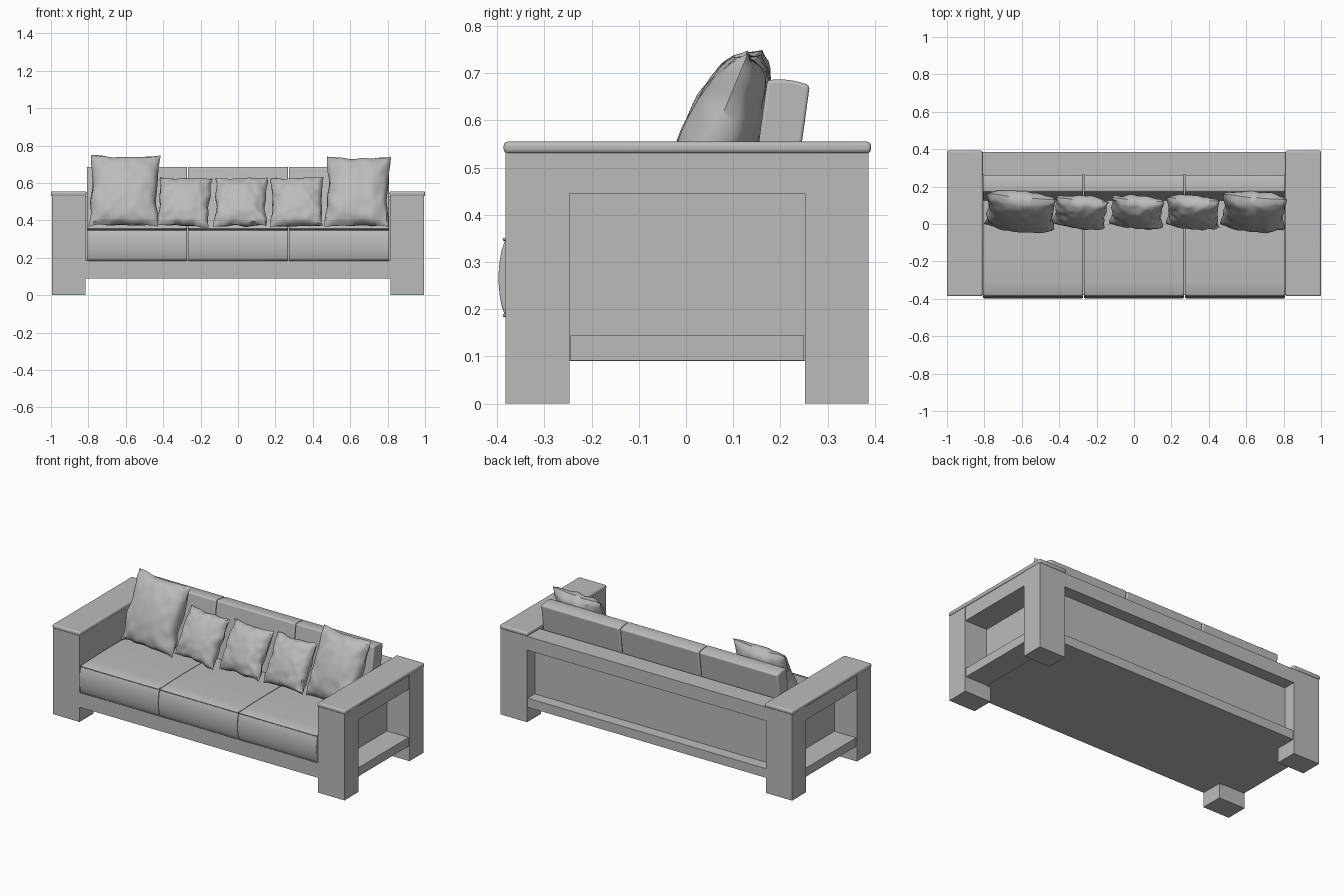
import bpy, bmesh, math, random
from mathutils import Matrix, Vector, noise

if "Cube" in bpy.data.objects:
    bpy.data.objects.remove(bpy.data.objects["Cube"])

grey = bpy.data.materials.new("soft_grey")
grey.use_nodes = True
grey.diffuse_color = (0.5, 0.5, 0.5, 1)
grey.node_tree.nodes["Principled BSDF"].inputs["Base Color"].default_value = (0.5, 0.5, 0.5, 1)


def finish(name, bm, bevel=0, segments=3, smooth=False):
    """Turn a bmesh into a named object with optional rounded edges."""
    bmesh.ops.recalc_face_normals(bm, faces=bm.faces)
    mesh = bpy.data.meshes.new(name)
    bm.to_mesh(mesh)
    bm.free()
    mesh.materials.append(grey)
    obj = bpy.data.objects.new(name, mesh)
    bpy.context.collection.objects.link(obj)
    if bevel:
        mod = obj.modifiers.new("rounding", 'BEVEL')
        mod.width, mod.segments = bevel, segments
        mod.limit_method = 'ANGLE'
        mod.angle_limit = math.radians(40)
    if smooth:
        bpy.ops.object.select_all(action='DESELECT')
        obj.select_set(True)
        bpy.context.view_layer.objects.active = obj
        bpy.ops.object.shade_smooth_by_angle(angle=math.radians(40))
    return obj


def box(name, x, y, z, bevel=0, smooth=False):
    bm = bmesh.new()
    bmesh.ops.create_cube(bm, size=1)
    for v in bm.verts:
        for i, (lo, hi) in enumerate((x, y, z)):
            v.co[i] = lo if v.co[i] < 0 else hi
    return finish(name, bm, bevel, smooth=smooth)


def prism(name, profile, x0, x1, bevel):
    """Extrude a (y, z) outline along x."""
    bm = bmesh.new()
    face = bm.faces.new([bm.verts.new((x0, y, z)) for y, z in profile])
    new = bmesh.ops.extrude_face_region(bm, geom=[face])["geom"]
    bmesh.ops.translate(bm, vec=(x1 - x0, 0, 0),
                        verts=[g for g in new if isinstance(g, bmesh.types.BMVert)])
    return finish(name, bm, bevel, smooth=True)


def piping(name, points, radius=0.003):
    curve = bpy.data.curves.new(name, 'CURVE')
    curve.dimensions = '3D'
    curve.bevel_depth, curve.bevel_resolution = radius, 2
    spline = curve.splines.new('POLY')
    spline.points.add(len(points) - 1)
    for p, co in zip(spline.points, points):
        p.co = (*co, 1)
    spline.use_cyclic_u = True
    curve.materials.append(grey)
    obj = bpy.data.objects.new(name, curve)
    bpy.context.collection.objects.link(obj)


def pillow(name, centre, width, height, thick, lean, yaw, roll, seed):
    """Two puffed sheets sewn together, with pulled corners and soft creases."""
    n = 32
    bm = bmesh.new()
    for side in (1, -1):
        sheet = bmesh.ops.create_grid(bm, x_segments=n, y_segments=n, size=1)["verts"]
        for v in sheet:
            u, w = v.co.x, v.co.y
            puff = max(0, (1 - u * u) * (1 - w * w)) ** 0.42
            edge = max(abs(u), abs(w))
            crease = noise.noise(Vector((u * 3, w * 3, seed * 5 + side))) * 0.012 * edge
            wave = noise.noise(Vector((u * 2, w * 2, seed * 9))) * 0.012 * edge
            v.co.x = u * width / 2 * (1 - 0.07 * (1 - w * w) * abs(u)) + wave
            v.co.z = w * height / 2 * (1 - 0.06 * (1 - u * u) * abs(w)) + wave
            v.co.y = side * (thick / 2 * puff + crease * min(1, puff * 3))
    bmesh.ops.remove_doubles(bm, verts=bm.verts, dist=0.0004)
    turn = (Matrix.Rotation(math.radians(yaw), 4, 'Z')
            @ Matrix.Rotation(math.radians(-lean), 4, 'X')
            @ Matrix.Rotation(math.radians(roll), 4, 'Y'))
    bmesh.ops.transform(bm, matrix=Matrix.Translation(centre) @ turn, verts=bm.verts)
    return finish(name, bm, smooth=True)


# Arms: posts, top rail, recessed panel, low shelf and rounded cap on each side
for side, s in (("right", -1), ("left", 1)):
    def span(a, b):
        return tuple(sorted((s * a, s * b)))
    box(f"{side}_front_post", span(0.815, 0.995), (-0.382, -0.247), (0, 0.532))
    box(f"{side}_back_post", span(0.815, 0.995), (0.252, 0.386), (0, 0.532))
    box(f"{side}_arm_rail", span(0.815, 0.993), (-0.247, 0.252), (0.445, 0.532))
    box(f"{side}_arm_panel", span(0.815, 0.842), (-0.247, 0.252), (0.09, 0.445))
    box(f"{side}_arm_shelf", span(0.842, 0.99), (-0.245, 0.25), (0.092, 0.146))
    box(f"{side}_arm_cap", span(0.81, 1.0), (-0.386, 0.392), (0.53, 0.555), 0.009, True)

# Base and back frame
box("base", (-0.815, 0.815), (-0.38, 0.30), (0.09, 0.185))
box("back_ledge", (-0.815, 0.815), (0.30, 0.38), (0.09, 0.146))
box("back_panel", (-0.815, 0.815), (0.262, 0.31), (0.146, 0.45))
box("back_rail", (-0.815, 0.815), (0.262, 0.386), (0.445, 0.53))

# Seat and back cushions, three of each
step = 0.54
for i, label in enumerate(("right", "middle", "left")):
    x0 = -0.81 + i * step + 0.002
    x1 = x0 + step - 0.004
    arc = [k / 8 for k in range(9)]
    front = [(-0.383 - 0.014 * math.sin(math.pi * t) ** 0.7, 0.186 + 0.16 * t) for t in arc]
    top = [(-0.375 + 0.57 * t, 0.35 + 0.008 * math.sin(math.pi * t) ** 0.6) for t in arc]
    prism(f"{label}_seat_cushion", front + top + [(0.195, 0.186)], x0, x1, 0.005)
    for part, z in (("top", 0.348), ("bottom", 0.187)):
        piping(f"{label}_seat_{part}_piping",
               [(x0 + 0.003, -0.386, z), (x1 - 0.003, -0.386, z),
                (x1 - 0.003, 0.19, z), (x0 + 0.003, 0.19, z)])
    crown = [(0.172 + 0.09 * t, 0.685 - 0.011 * t + 0.006 * math.sin(math.pi * t)) for t in arc]
    prism(f"{label}_back_cushion", [(0.217, 0.345), (0.125, 0.345)] + crown, x0, x1, 0.007)

# Scatter pillows: big ones at the ends, small ones between
pillow("right_large_pillow", (-0.607, 0.066, 0.557), 0.375, 0.415, 0.155, 23, -5, 0, 1)
pillow("left_large_pillow", (0.64, 0.066, 0.552), 0.345, 0.41, 0.155, 23, -5, 0, 2)
for i, (label, x) in enumerate((("right", -0.287), ("middle", 0.015), ("left", 0.315))):
    pillow(f"{label}_small_pillow", (x, 0.062, 0.497), 0.285, 0.295, 0.125, 28, -5, (2, -1, -2)[i], 3 + i)
